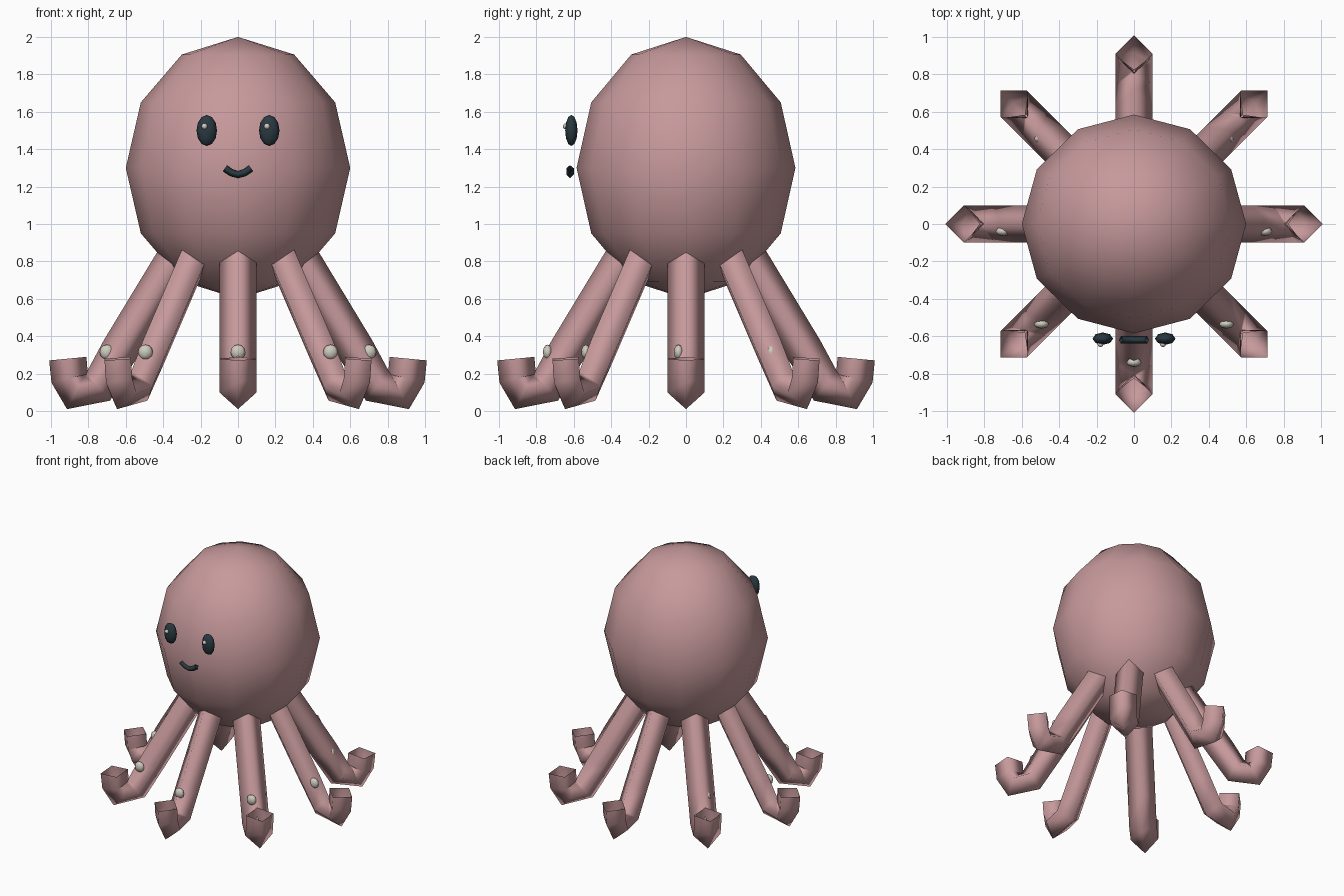
import bpy, bmesh, math
from mathutils import Vector, Matrix

cube = bpy.data.objects.get("Cube")
if cube:
    bpy.data.objects.remove(cube, do_unlink=True)


def make_material(name, rgb):
    mat = bpy.data.materials.new(name)
    mat.use_nodes = True
    color = (*rgb, 1.0)
    mat.diffuse_color = color
    bsdf = next(n for n in mat.node_tree.nodes if n.type == 'BSDF_PRINCIPLED')
    bsdf.inputs["Base Color"].default_value = color
    return mat


PINK = make_material("dusty_pink", (0.57, 0.32, 0.33))
DARK = make_material("dark_teal", (0.022, 0.042, 0.052))
CREAM = make_material("pale_cream", (0.62, 0.60, 0.52))


def finish(name, bm, mat):
    bmesh.ops.recalc_face_normals(bm, faces=bm.faces)
    mesh = bpy.data.meshes.new(name)
    bm.to_mesh(mesh)
    bm.free()
    mesh.materials.append(mat)
    mesh.shade_smooth()
    obj = bpy.data.objects.new(name, mesh)
    bpy.context.collection.objects.link(obj)
    return obj


def ellipsoid(name, center, radii, mat, segments=8, rings=6):
    bm = bmesh.new()
    bmesh.ops.create_uvsphere(bm, u_segments=segments, v_segments=rings, radius=1)
    bm.transform(Matrix.Translation(center) @ Matrix.Diagonal((*radii, 1)))
    return finish(name, bm, mat)


def diamond_tube(name, path, radius, mat, angle=0.0, offset=(0, 0, 0)):
    """Open four-sided tube along a path lying in the local xz plane."""
    pts = [Vector((x, 0, z)) for x, z in path]
    steps = [(b - a).normalized() for a, b in zip(pts, pts[1:])]
    side = Vector((0, 1, 0))
    bm = bmesh.new()
    rings = []
    for i, p in enumerate(pts):
        tangent = (steps[max(i - 1, 0)] + steps[min(i, len(steps) - 1)]).normalized()
        normal = side.cross(tangent)
        rings.append([bm.verts.new(p + radius * d)
                      for d in (normal, side, -normal, -side)])
    for a, b in zip(rings, rings[1:]):
        for k in range(4):
            j = (k + 1) % 4
            bm.faces.new((a[k], a[j], b[j], b[k]))
    bm.transform(Matrix.Translation(offset) @ Matrix.Rotation(angle, 4, 'Z'))
    return finish(name, bm, mat)


# Head
ellipsoid("head", (0, 0, 1.3), (0.6, 0.585, 0.7), PINK, segments=12, rings=6)

# Eight curled tentacles, each with a small sucker
tentacle_path = [(0.30, 0.875), (0.63, 0.33), (0.745, 0.135),
                 (0.87, 0.10), (0.90, 0.175), (0.91, 0.28)]
for i in range(8):
    a = i * math.pi / 4
    diamond_tube(f"tentacle_{i + 1}", tentacle_path, 0.1, PINK, angle=a)
    spot = (0.7 * math.cos(a), 0.7 * math.sin(a) - 0.04, 0.315)
    ellipsoid(f"sucker_{i + 1}", spot, (0.04, 0.025, 0.04), CREAM)

# Eyes with highlights
for label, s in (("left", 1), ("right", -1)):
    x = s * 0.167
    ellipsoid(label + "_eye", (x, -0.613, 1.5), (0.055, 0.033, 0.083), DARK)
    ellipsoid(label + "_eye_highlight", (x - 0.012, -0.643, 1.522),
              (0.016, 0.016, 0.016), CREAM)

# Smiling mouth
smile = [(-0.07, 1.298), (-0.035, 1.274), (0, 1.264), (0.035, 1.274), (0.07, 1.298)]
diamond_tube("mouth", smile, 0.02, DARK, offset=(0, -0.62, 0))
